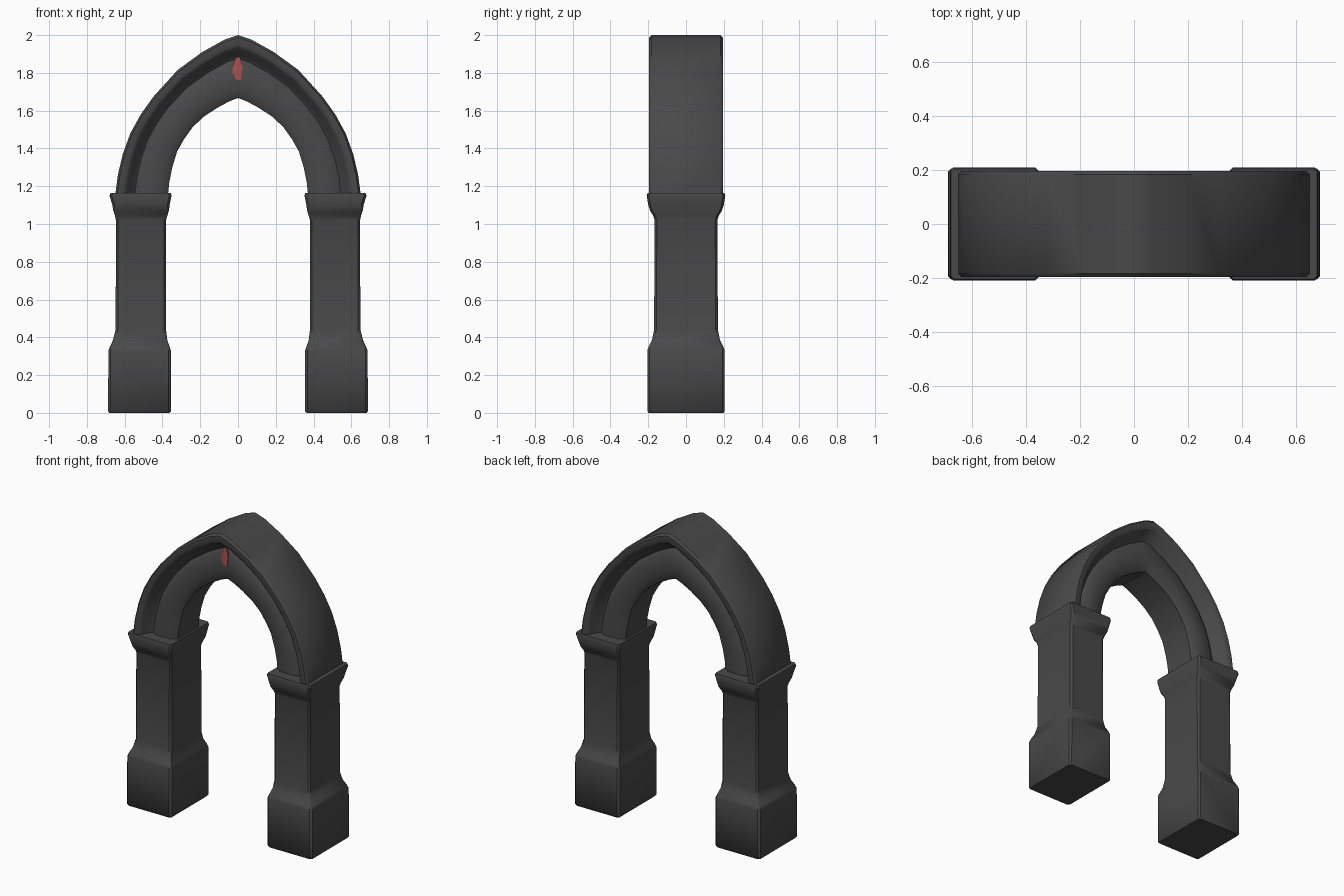
import bpy, bmesh

if "Cube" in bpy.data.objects:
    bpy.data.objects.remove(bpy.data.objects["Cube"])


def material(name, rgb):
    m = bpy.data.materials.new(name)
    m.diffuse_color = (*rgb, 1)
    m.use_nodes = True
    m.node_tree.nodes["Principled BSDF"].inputs["Base Color"].default_value = m.diffuse_color
    return m


stone = material("dark stone", (0.066, 0.066, 0.066))
red = material("faded red", (0.40, 0.085, 0.08))


def finish(name, bm, mat, angle=0.7):
    bmesh.ops.recalc_face_normals(bm, faces=bm.faces)
    me = bpy.data.meshes.new(name)
    bm.to_mesh(me)
    bm.free()
    me.materials.append(mat)
    ob = bpy.data.objects.new(name, me)
    bpy.context.collection.objects.link(ob)
    bpy.ops.object.select_all(action='DESELECT')
    bpy.context.view_layer.objects.active = ob
    ob.select_set(True)
    bpy.ops.object.shade_smooth_by_angle(angle=angle)
    return ob


def loft(rings):
    """Skin a list of closed rings and cap both ends."""
    bm = bmesh.new()
    vs = [[bm.verts.new(p) for p in r] for r in rings]
    n = len(vs[0])
    for a, b in zip(vs, vs[1:]):
        for i in range(n):
            j = (i + 1) % n
            bm.faces.new((a[i], a[j], b[j], b[i]))
    bm.faces.new(vs[0])
    bm.faces.new(vs[-1])
    return bm


# Pillars: plinth, shaft and flared capital as (z, inner x, outer x, half depth)
levels = [(0, .362, .682, .198), (.01, .355, .688, .205), (.33, .355, .686, .205),
          (.35, .362, .678, .198), (.385, .374, .662, .18), (.44, .381, .648, .169),
          (1.02, .381, .646, .166), (1.045, .374, .652, .174), (1.07, .366, .66, .19),
          (1.10, .362, .665, .2), (1.15, .352, .68, .208), (1.163, .355, .676, .204)]


def chamfered(z, x0, x1, hy, s, c=.012):
    pts = [(x0 + c, -hy), (x1 - c, -hy), (x1, -hy + c), (x1, hy - c),
           (x1 - c, hy), (x0 + c, hy), (x0, hy - c), (x0, -hy + c)]
    return [(s * x, y, z) for x, y in pts]


for side, s in (("left", -1), ("right", 1)):
    finish(side + "_pillar", loft([chamfered(*l, s) for l in levels]), stone)

# Pointed arch: matching outer and inner curve points, foot to apex
outer = [(.652, 1.14), (.636, 1.26), (.61, 1.37), (.57, 1.48), (.515, 1.58),
         (.447, 1.675), (.32, 1.815), (.19, 1.91), (.07, 1.977), (0, 2.0)]
inner = [(.372, 1.14), (.364, 1.22), (.348, 1.3), (.322, 1.385), (.285, 1.45),
         (.24, 1.513), (.183, 1.567), (.11, 1.615), (.045, 1.65), (0, 1.667)]
# Moulding: position across the arch and depth (rim, groove, inner band)
front = [(0, .182), (.04, .195), (.15, .195), (.21, .183), (.3, .13), (.37, .115),
         (.46, .133), (.88, .133), (1, .11)]
section = [(t, -y) for t, y in front] + [(t, y) for t, y in reversed(front)]


def station(o, i, s):
    return [(s * (o[0] + (i[0] - o[0]) * t), y, o[1] + (i[1] - o[1]) * t)
            for t, y in section]


half = list(zip(outer, inner))
rings = [station(o, i, -1) for o, i in half]
rings += [station(o, i, 1) for o, i in reversed(half[:-1])]
finish("pointed_arch", loft(rings), stone)

# Red mark: thin plate on the front of the arch, below the apex
mark = [(-.012, 1.885), (.012, 1.885), (.024, 1.83), (.014, 1.765),
        (-.01, 1.76), (-.018, 1.79), (-.03, 1.80), (-.026, 1.84)]
finish("red_mark", loft([[(x, y, z) for x, z in mark] for y in (-.138, -.129)]), red, 0.5)
